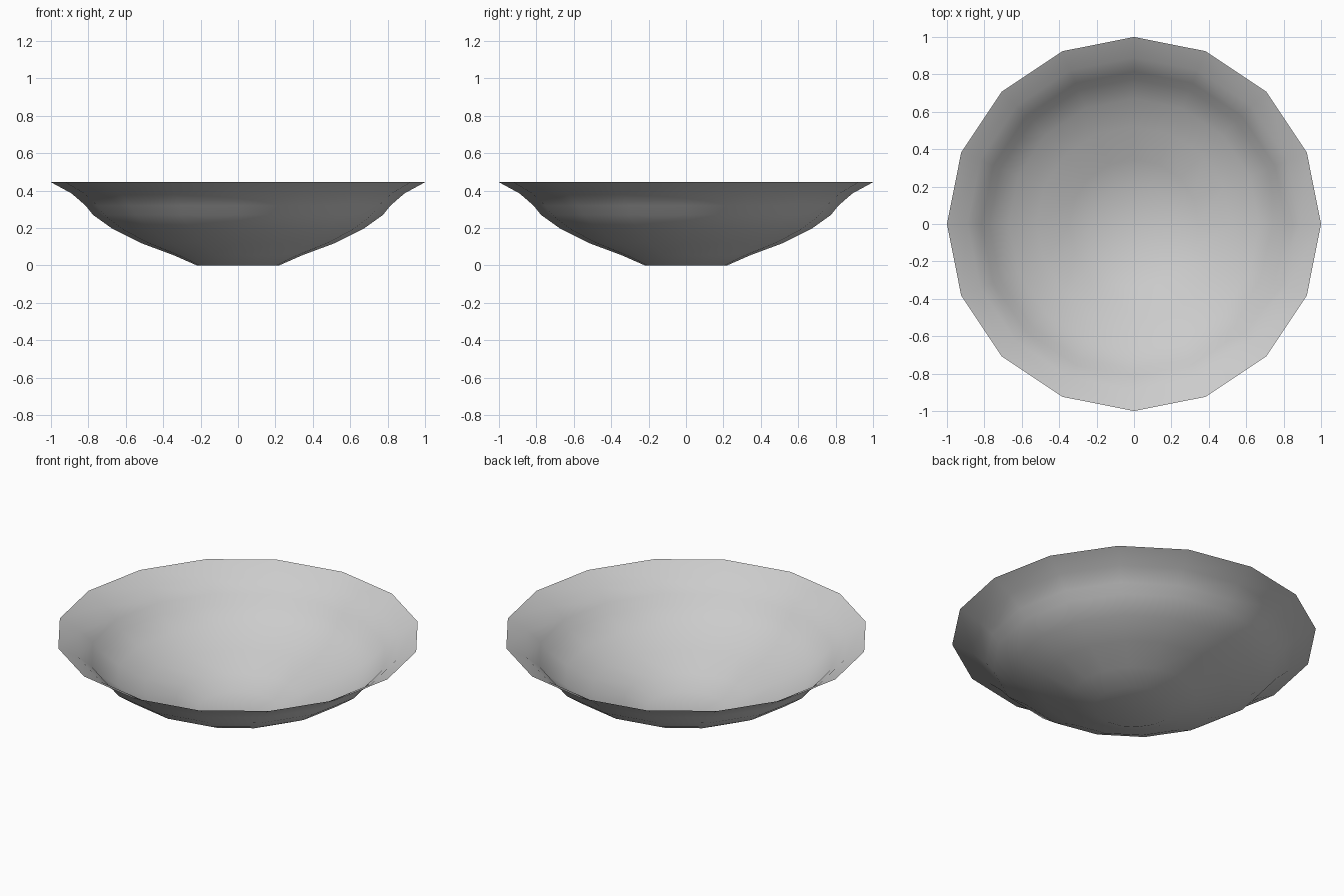
import bpy, bmesh, math

if "Cube" in bpy.data.objects:
    bpy.data.objects.remove(bpy.data.objects["Cube"])

SIDES = 16
# Bowl profile from foot to flared rim: (radius, height)
PROFILE = [(0.22, 0.0), (0.345, 0.055), (0.52, 0.12), (0.67, 0.195),
           (0.775, 0.27), (0.815, 0.32), (0.89, 0.385), (1.0, 0.445)]

bm = bmesh.new()
rings = []
for r, z in PROFILE:
    rings.append([bm.verts.new((r * math.cos(2 * math.pi * i / SIDES),
                                r * math.sin(2 * math.pi * i / SIDES), z))
                  for i in range(SIDES)])

# Wall
for lower, upper in zip(rings, rings[1:]):
    for i in range(SIDES):
        j = (i + 1) % SIDES
        bm.faces.new((lower[i], lower[j], upper[j], upper[i]))

# Flat foot
bm.faces.new(rings[0][::-1])

mesh = bpy.data.meshes.new("bowl")
bm.to_mesh(mesh)
bm.free()
bowl = bpy.data.objects.new("bowl", mesh)
bpy.context.collection.objects.link(bowl)

# Smooth shading over the whole thin shell
for p in mesh.polygons:
    p.use_smooth = True
